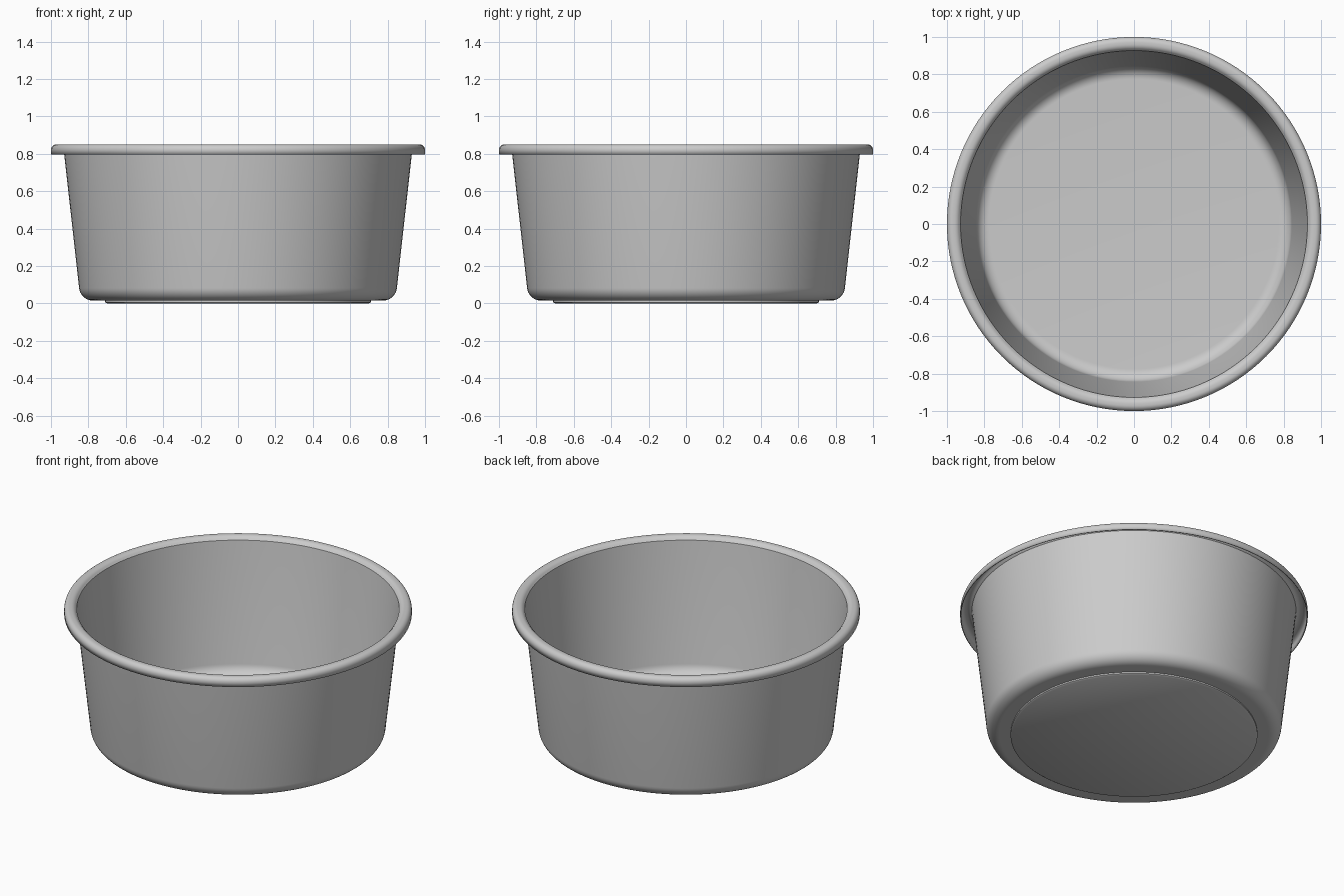
import bpy, bmesh
from math import pi, sin, cos, radians

if "Cube" in bpy.data.objects:
    bpy.data.objects.remove(bpy.data.objects["Cube"])

SEGMENTS = 128
T = 0.006          # sheet thickness


def arc(cr, cz, rr, rz, a0, a1, n):
    """Elliptical arc points (radius, height) between two angles in degrees."""
    pts = []
    for i in range(n + 1):
        a = radians(a0 + (a1 - a0) * i / n)
        pts.append((cr + rr * cos(a), cz + rz * sin(a)))
    return pts


def lathe(name, profile):
    """Revolve a profile of (radius, height) points around z."""
    bm = bmesh.new()
    verts = [bm.verts.new((r, 0, z)) for r, z in profile]
    edges = [bm.edges.new(p) for p in zip(verts, verts[1:])]
    bmesh.ops.spin(bm, geom=verts + edges, cent=(0, 0, 0), axis=(0, 0, 1),
                   angle=2 * pi, steps=SEGMENTS, use_merge=True)
    bmesh.ops.remove_doubles(bm, verts=bm.verts, dist=1e-5)
    bmesh.ops.recalc_face_normals(bm, faces=bm.faces)
    mesh = bpy.data.meshes.new(name)
    bm.to_mesh(mesh)
    bm.free()
    obj = bpy.data.objects.new(name, mesh)
    bpy.context.collection.objects.link(obj)
    return obj


def smooth(obj):
    bpy.ops.object.select_all(action='DESELECT')
    obj.select_set(True)
    bpy.context.view_layer.objects.active = obj
    bpy.ops.object.shade_smooth_by_angle(angle=radians(35))


# Bowl: flat floor, rounded corner, flared wall and rolled-over hollow lip
h = T / 2
profile = [(0, 0.015 + h)]
profile += arc(0.775, 0.09, 0.075 - h, 0.075 - h, -90, -6, 10)
profile += [(0.933 - h, 0.828)]
profile += arc(0.962, 0.820, 0.030, 0.030 - h, 150, 90, 5)
profile += arc(0.970, 0.820, 0.030 - h, 0.030 - h, 90, 0, 8)
profile += [(1.0 - h, 0.795)]
bowl = lathe("bowl", profile)
shell = bowl.modifiers.new("thickness", 'SOLIDIFY')
shell.thickness = T
shell.offset = 0
smooth(bowl)

# Shallow base disc with a small chamfer
base = lathe("base_disc", [(0, 0), (0.700, 0), (0.710, 0.006), (0.710, 0.017)])
smooth(base)
